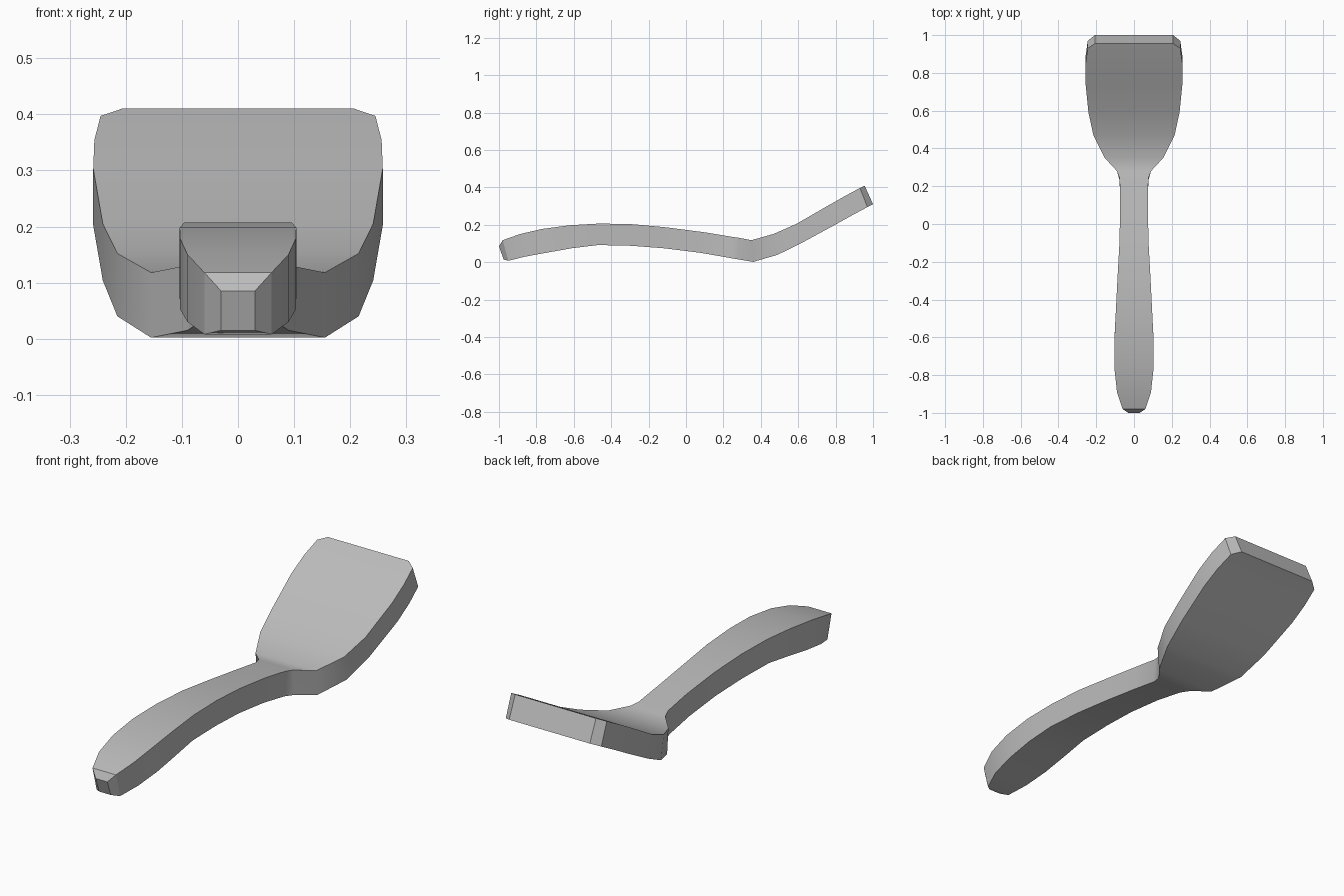
import bpy
import bmesh
from math import radians

cube = bpy.data.objects.get("Cube")
if cube:
    bpy.data.objects.remove(cube, do_unlink=True)

# Single plain material
grey = bpy.data.materials.new("plain grey")
grey.use_nodes = True
colour = (0.5, 0.5, 0.5, 1)
grey.diffuse_color = colour
grey.node_tree.nodes["Principled BSDF"].inputs["Base Color"].default_value = colour

# Cross-sections from handle tip to blade end:
# half width, top edge (y, z), bottom edge (y, z)
handle = [
    (.03, (-1, .085), (-.975, .015)),
    (.06, (-.98, .118), (-.95, .008)),
    (.09, (-.89, .15), (-.86, .03)),
    (.103, (-.77, .178), (-.74, .052)),
    (.104, (-.62, .198), (-.61, .075)),
    (.096, (-.46, .207), (-.47, .092)),
    (.087, (-.28, .203), (-.29, .088)),
    (.077, (-.1, .186), (-.11, .074)),
    (.073, (.1, .16), (.08, .05)),
    (.076, (.24, .137), (.23, .024)),
]
blade = [
    (.09, (.28, .131), (.28, .015)),
    (.155, (.35, .118), (.36, .002)),
    (.215, (.47, .152), (.49, .04)),
    (.241, (.59, .205), (.62, .104)),
    (.258, (.76, .303), (.8, .202)),
    (.256, (.85, .354), (.89, .252)),
    (.245, (.93, .397), (.97, .295)),
    (.207, (.955, .41), (1, .31)),
]


def loft(name, sections):
    """Bridge rectangular cross-sections into one closed solid."""
    bm = bmesh.new()
    rings = []
    for w, top, bottom in sections:
        corners = [(-w, *top), (w, *top), (w, *bottom), (-w, *bottom)]
        rings.append([bm.verts.new(c) for c in corners])
    for a, b in zip(rings, rings[1:]):
        for i in range(4):
            j = (i + 1) % 4
            bm.faces.new((a[i], a[j], b[j], b[i]))
    bm.faces.new(rings[0])
    bm.faces.new(rings[-1])
    bmesh.ops.recalc_face_normals(bm, faces=bm.faces)
    mesh = bpy.data.meshes.new(name)
    bm.to_mesh(mesh)
    bm.free()
    mesh.materials.append(grey)
    obj = bpy.data.objects.new(name, mesh)
    bpy.context.collection.objects.link(obj)
    return obj


# Handle and blade form one continuous body
spatula = loft("spatula_body", handle + blade)
bpy.ops.object.select_all(action="DESELECT")
spatula.select_set(True)
bpy.context.view_layer.objects.active = spatula
bpy.ops.object.shade_smooth_by_angle(angle=radians(32))
